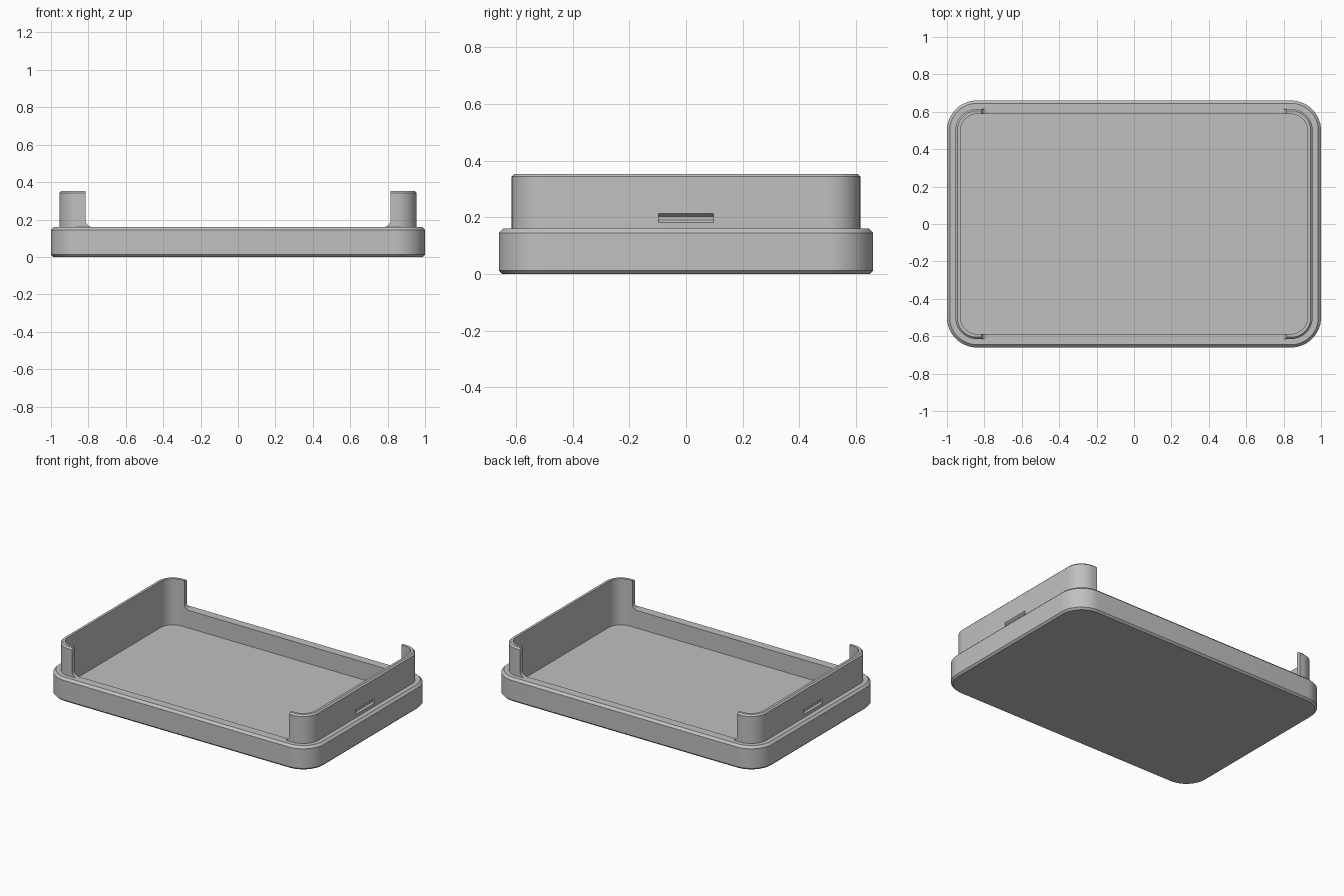
import bpy, bmesh
from math import sin, cos, pi

default = bpy.data.objects.get("Cube")
if default:
    bpy.data.objects.remove(default, do_unlink=True)

# Single grey plastic
GREY = (0.53, 0.53, 0.53, 1)
plastic = bpy.data.materials.new("grey plastic")
plastic.use_nodes = True
plastic.diffuse_color = GREY
plastic.node_tree.nodes["Principled BSDF"].inputs["Base Color"].default_value = GREY


def finish(bm, name):
    bmesh.ops.recalc_face_normals(bm, faces=bm.faces)
    mesh = bpy.data.meshes.new(name)
    bm.to_mesh(mesh)
    bm.free()
    mesh.materials.append(plastic)
    obj = bpy.data.objects.new(name, mesh)
    bpy.context.collection.objects.link(obj)
    return obj


def rounded_loop(bm, half_x, half_y, radius, z, steps=14):
    corners = ((1, 1), (-1, 1), (-1, -1), (1, -1))
    verts = []
    for i, (sx, sy) in enumerate(corners):
        for k in range(steps + 1):
            a = (i + k / steps) * pi / 2
            verts.append(bm.verts.new((sx * (half_x - radius) + radius * cos(a),
                                       sy * (half_y - radius) + radius * sin(a), z)))
    return verts


def loft(name, sections, closed):
    """Join rounded rectangles; cap the ends or close into a ring."""
    bm = bmesh.new()
    loops = [rounded_loop(bm, *s) for s in sections]
    pairs = list(zip(loops, loops[1:]))
    if closed:
        pairs.append((loops[-1], loops[0]))
    else:
        bm.faces.new(loops[0])
        bm.faces.new(loops[-1])
    for a, b in pairs:
        for i in range(len(a)):
            j = (i + 1) % len(a)
            bm.faces.new((a[i], a[j], b[j], b[i]))
    return finish(bm, name)


def prism(name, points, half_y):
    """Extrude an x-z outline along y."""
    bm = bmesh.new()
    face = bm.faces.new([bm.verts.new((x, -half_y, z)) for x, z in points])
    out = bmesh.ops.extrude_face_region(bm, geom=[face])["geom"]
    bmesh.ops.translate(bm, vec=(0, 2 * half_y, 0),
                        verts=[v for v in out if isinstance(v, bmesh.types.BMVert)])
    return finish(bm, name)


def activate(obj):
    bpy.ops.object.select_all(action="DESELECT")
    obj.select_set(True)
    bpy.context.view_layer.objects.active = obj


def cut(obj, cutter):
    cutter.hide_render = True
    mod = obj.modifiers.new("cut", "BOOLEAN")
    mod.operation = "DIFFERENCE"
    mod.solver = "EXACT"
    mod.object = cutter
    activate(obj)
    bpy.ops.object.modifier_apply(modifier=mod.name)
    bpy.data.objects.remove(cutter, do_unlink=True)


RIM, TOP, FLOOR, C = 0.16, 0.353, 0.04, 0.012
BASE = (1.0, 0.66, 0.16)
LIP = (0.955, 0.615, 0.115)
INNER = (0.928, 0.588, 0.09)


def inset(shape, d):
    return tuple(v - d for v in shape)


# Tray with chamfered outer edges and a recessed floor
tray = loft("tray", [
    (*inset(BASE, C), 0), (*BASE, C), (*BASE, RIM - 0.015),
    (*inset(BASE, 0.015), RIM), (*INNER, RIM), (*INNER, FLOOR)], closed=False)

# Thin raised lip around the opening
lip = loft("raised_lip", [
    (*LIP, RIM), (*LIP, TOP - 0.01), (*inset(LIP, 0.01), TOP),
    (*INNER, TOP), (*INNER, RIM)], closed=True)

# Wide notch through the front and back lip, with filleted lower corners
EDGE, R = 0.815, 0.036
side = [(EDGE - R, RIM - 0.1)]
for k in range(9):
    a = k / 8 * pi / 2
    side.append((EDGE - R + R * sin(a), RIM + R - R * cos(a)))
side.append((EDGE, TOP + 0.1))
cut(lip, prism("notch_cutter", side + [(-x, z) for x, z in reversed(side)], 0.8))

# Shallow snap groove on each end
for s in (1, -1):
    groove = [(0.967, 0.172), (0.943, 0.19), (0.943, 0.203), (0.967, 0.223)]
    cut(lip, prism("groove_cutter", [(s * x, z) for x, z in groove], 0.097))

for obj in (tray, lip):
    activate(obj)
    bpy.ops.object.shade_smooth_by_angle(angle=pi / 6)
